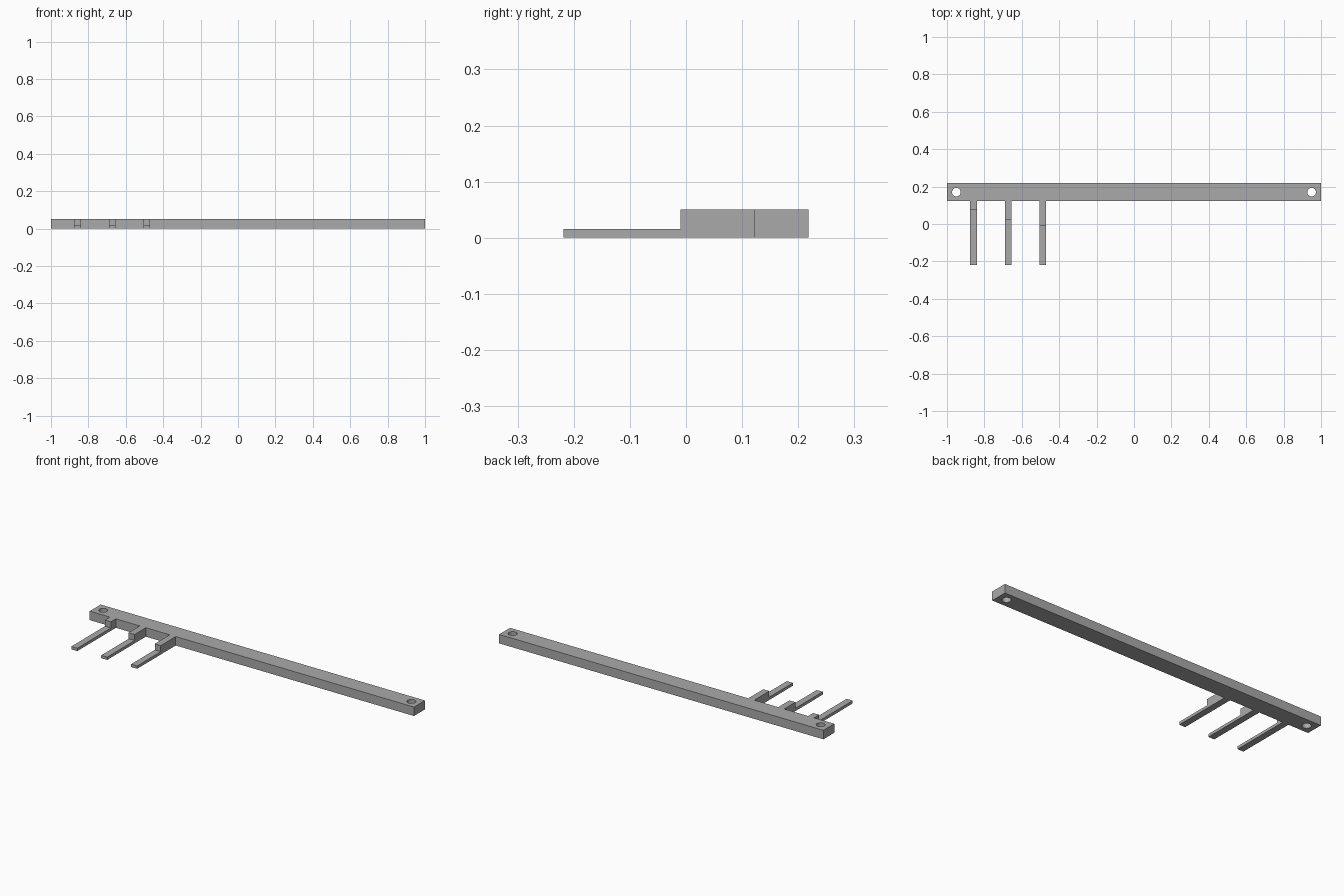
import bpy
import bmesh
from mathutils import Matrix, Vector

cube = bpy.data.objects.get("Cube")
if cube:
    bpy.data.objects.remove(cube, do_unlink=True)

grey = bpy.data.materials.new("plain grey")
grey.use_nodes = True
grey.diffuse_color = (0.4, 0.4, 0.4, 1)
grey.node_tree.nodes["Principled BSDF"].inputs["Base Color"].default_value = (0.4, 0.4, 0.4, 1)

HEIGHT = 0.05
FRONT, BACK = 0.122, 0.218
TIP, BLADE_HEIGHT = -0.218, 0.016
WIDTH = 0.037


def add_object(name, bm):
    bmesh.ops.recalc_face_normals(bm, faces=bm.faces)
    mesh = bpy.data.meshes.new(name)
    bm.to_mesh(mesh)
    bm.free()
    mesh.materials.append(grey)
    obj = bpy.data.objects.new(name, mesh)
    bpy.context.collection.objects.link(obj)
    return obj


def box(name, low, high):
    low, high = Vector(low), Vector(high)
    bm = bmesh.new()
    place = Matrix.Translation((low + high) / 2) @ Matrix.Diagonal((*(high - low), 1))
    bmesh.ops.create_cube(bm, size=1, matrix=place)
    return add_object(name, bm)


def stepped_prong(name, x, step_y):
    # Side profile swept across the prong width, sunk slightly into the bar
    root = FRONT + 0.01
    profile = [(TIP, 0), (root, 0), (root, HEIGHT), (step_y, HEIGHT),
               (step_y, BLADE_HEIGHT), (TIP, BLADE_HEIGHT)]
    bm = bmesh.new()
    face = bm.faces.new([bm.verts.new((x - WIDTH / 2, y, z)) for y, z in profile])
    swept = bmesh.ops.extrude_face_region(bm, geom=[face])["geom"]
    bmesh.ops.translate(bm, vec=(WIDTH, 0, 0),
                        verts=[v for v in swept if isinstance(v, bmesh.types.BMVert)])
    return add_object(name, bm)


def combine(target, other, operation):
    mod = target.modifiers.new(other.name, 'BOOLEAN')
    mod.operation = operation
    mod.solver = 'EXACT'
    mod.object = other
    bpy.context.view_layer.objects.active = target
    bpy.ops.object.modifier_apply(modifier=mod.name)
    bpy.data.objects.remove(other, do_unlink=True)


# Long bar
bar = box("pronged_bar", (-1, FRONT, 0), (1, BACK, HEIGHT))

# Three prongs, each with a longer raised root than the one before
for i, step_y in enumerate((0.078, 0.023, -0.01)):
    combine(bar, stepped_prong("prong", -0.857 + i * 0.1845, step_y), 'UNION')

# Mounting holes through both ends
for x in (-0.95, 0.95):
    bm = bmesh.new()
    bmesh.ops.create_cone(bm, cap_ends=True, segments=32, radius1=0.023, radius2=0.023,
                          depth=0.2, matrix=Matrix.Translation((x, 0.17, HEIGHT / 2)))
    combine(bar, add_object("hole_cutter", bm), 'DIFFERENCE')

# Smooth hole walls, sharp edges elsewhere
bpy.ops.object.select_all(action='DESELECT')
bar.select_set(True)
bpy.context.view_layer.objects.active = bar
bpy.ops.object.shade_smooth_by_angle()
